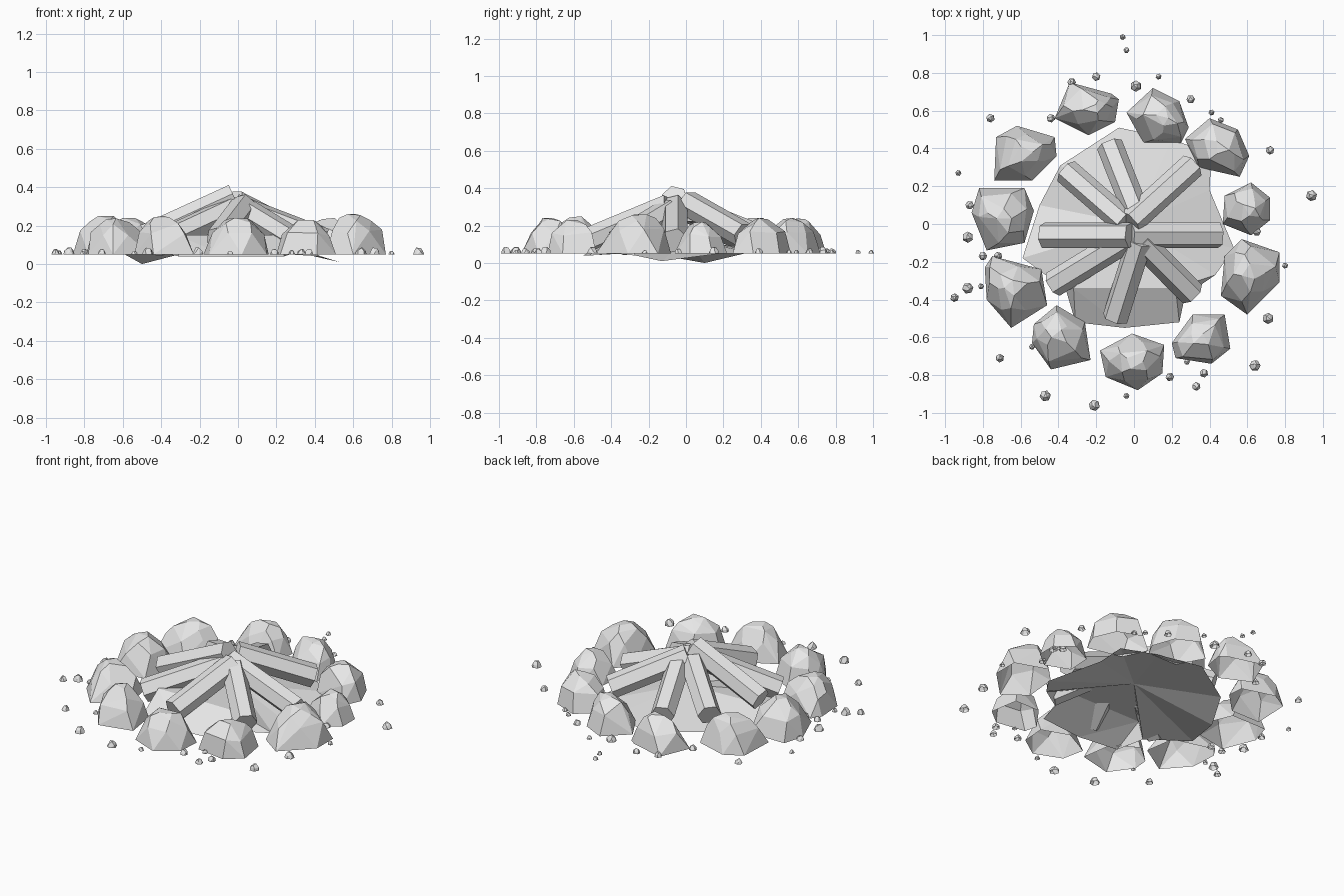
import bpy, bmesh, math, random
from mathutils import Matrix, Vector

random.seed(7)
if "Cube" in bpy.data.objects:
    bpy.data.objects.remove(bpy.data.objects["Cube"], do_unlink=True)

grey = bpy.data.materials.new("light grey")
grey.use_nodes = True
grey.diffuse_color = (0.8, 0.8, 0.8, 1)
grey.node_tree.nodes["Principled BSDF"].inputs["Base Color"].default_value = (0.8, 0.8, 0.8, 1)

GROUND = 0.05


def finish(name, bm):
    """Turn a bmesh into a flat shaded object."""
    mesh = bpy.data.meshes.new(name)
    bm.to_mesh(mesh)
    bm.free()
    mesh.materials.append(grey)
    obj = bpy.data.objects.new(name, mesh)
    bpy.context.collection.objects.link(obj)
    return obj


def stone(name, outline, height, rings):
    """Faceted stone, open underneath, narrowing upwards from its outline."""
    bm = bmesh.new()
    count = len(outline)
    centre = sum(outline, Vector((0, 0))) / count
    for p in outline:
        bm.verts.new((p.x, p.y, GROUND))
    for level, scale, sides, wobble in rings:
        turn = random.random()
        for i in range(sides):
            t = (i + turn + random.uniform(-0.15, 0.15)) / sides * count
            k = math.floor(t)
            edge = outline[k % count].lerp(outline[(k + 1) % count], t - k)
            p = centre.lerp(edge, scale + random.uniform(-wobble, wobble))
            up = min(1, level + random.uniform(-wobble, wobble))
            bm.verts.new((p.x, p.y, GROUND + up * height))
    hull = bmesh.ops.convex_hull(bm, input=bm.verts)
    loose = {v for v in hull["geom_interior"] if isinstance(v, bmesh.types.BMVert)}
    bmesh.ops.delete(bm, geom=list(loose), context="VERTS")
    bmesh.ops.dissolve_limit(bm, angle_limit=math.radians(10), verts=bm.verts, edges=bm.edges)
    bm.normal_update()
    under = [f for f in bm.faces if f.normal.z < -0.9]
    bmesh.ops.delete(bm, geom=under, context="FACES")
    return finish(name, bm)


# Ring of stones: height, then footprint corners, in hundredths
STONES = [(19, -34, 75, -12, 69, -8, 66, -10, 54, -24, 47, -42, 56),
          (19, 10, 72, 24, 65, 29, 51, 25, 43, 5, 43, -4, 59),
          (19, 40, 56, 55, 50, 61, 36, 56, 25, 34, 30, 27, 45),
          (17, 62, 22, 72, 14, 72, 2, 62, -6, 47, 0, 48, 15),
          (21, 57, -8, 77, -15, 77, -31, 60, -48, 46, -38, 48, -17),
          (18, 31, -48, 48, -48, 51, -66, 41, -74, 22, -71, 20, -63),
          (19, -1, -58, 16, -64, 15, -79, 2, -88, -15, -81, -18, -67),
          (20, -41, -43, -26, -52, -23, -72, -44, -77, -54, -63, -53, -53),
          (19, -75, -17, -49, -24, -46, -43, -65, -55, -78, -40, -79, -23),
          (20, -82, 19, -58, 19, -53, 7, -58, -10, -78, -14, -86, 6),
          (19, -62, 52, -42, 46, -41, 36, -54, 23, -74, 23, -73, 46)]
for height, *flat in STONES:
    corners = [Vector(p) / 100 for p in zip(flat[::2], flat[1::2])]
    stone("ring_stone", corners, height / 100,
          [(0.58, 0.84, 6, 0.06), (0.87, 0.54, 4, 0.06), (1, 0.28, 3, 0.04)])

# Pebbles scattered around the ring: centre and size
PEBBLES = [(-6, 99, 1), (-4, 92, 1), (-33, 75, 2), (-20, 78, 2), (1, 73, 3), (13, 78, 1),
           (30, 66, 2), (41, 59, 1), (46, 55, 1), (-44, 56, 2), (-76, 56, 2), (-93, 27, 1),
           (-87, 10, 2), (-88, -7, 3), (-80, -17, 2), (-72, -17, 2), (-88, -34, 3),
           (-81, -33, 1), (-95, -39, 2), (-71, -71, 2), (-54, -65, 1), (-47, -91, 3),
           (-21, -96, 3), (-4, -91, 1), (19, -81, 2), (28, -73, 1), (33, -86, 2),
           (37, -79, 2), (64, -75, 3), (71, -50, 3), (80, -22, 1), (94, 15, 3),
           (72, 39, 2), (65, 14, 2), (69, 13, 2), (69, 10, 2), (65, -4, 2)]
for x, y, size in PEBBLES:
    half = 0.009 + 0.007 * size
    turn = random.random()
    corners = [Vector((x / 100 + half * math.cos(a), y / 100 + half * math.sin(a)))
               for a in (turn + math.tau * i / 6 for i in range(6))]
    stone("pebble", corners, half * 1.2, [(0.5, 0.92, 5, 0.1), (1, 0.5, 3, 0.1)])

# Ash bed: thin uneven sheet rising to a crest near the front
RIM = [(-8, 51, 5), (20, 45, 5), (41, 37, 5), (40, 18, 5), (53, -13, 1), (43, -27, 4),
       (27, -38, 5), (24, -52, 4), (-5, -55, 4), (-31, -52, 4), (-36, -35, 5),
       (-59, -18, 5), (-50, 10, 0), (-39, 31, 5)]
bm = bmesh.new()
rim = [bm.verts.new(Vector(p) / 100) for p in RIM]
crest = [bm.verts.new((x, -0.34, 0.15)) for x in (0.22, -0.32)]
middle = bm.verts.new((0, 0, 0.13))
loop = rim[:6] + crest + rim[10:]
for a, b in zip(loop, loop[1:] + loop[:1]):
    bm.faces.new((middle, b, a))
fronts = [(rim[5], rim[6], crest[0]), (rim[6], rim[7], crest[0]),
          (crest[0], rim[7], rim[8], crest[1]), (crest[1], rim[8], rim[9]),
          (crest[1], rim[9], rim[10])]
for face in fronts:
    bm.faces.new(face)
bmesh.ops.recalc_face_normals(bm, faces=bm.faces)
finish("ash_bed", bm)

# Leaning logs: outer end, inner end, roll in degrees
LOGS = [((-48, -6, 14), (-2, -6, 35), 15), ((45, -6, 12), (-2, -6, 30), 15),
        ((31, 31, 15), (-2, 1, 32), 30), ((-13, 42, 13), (2, 4, 28), 30),
        ((-36, 28, 14), (-5, 1, 29), 30), ((-43, -32, 10), (-2, -7, 29), 30),
        ((-10, -50, 13), (3, -9, 30), 15), ((31, -37, 11), (3, -9, 28), 30)]
for outer, inner, roll in LOGS:
    a, b = Vector(outer) / 100, Vector(inner) / 100
    bm = bmesh.new()
    bmesh.ops.create_cone(bm, cap_ends=True, segments=6, radius1=0.07, radius2=0.07,
                          depth=(b - a).length,
                          matrix=Matrix.Rotation(math.radians(roll), 4, "Z"))
    log = finish("log", bm)
    log.location = (a + b) / 2
    log.rotation_euler = (b - a).to_track_quat("Z", "Y").to_euler()
